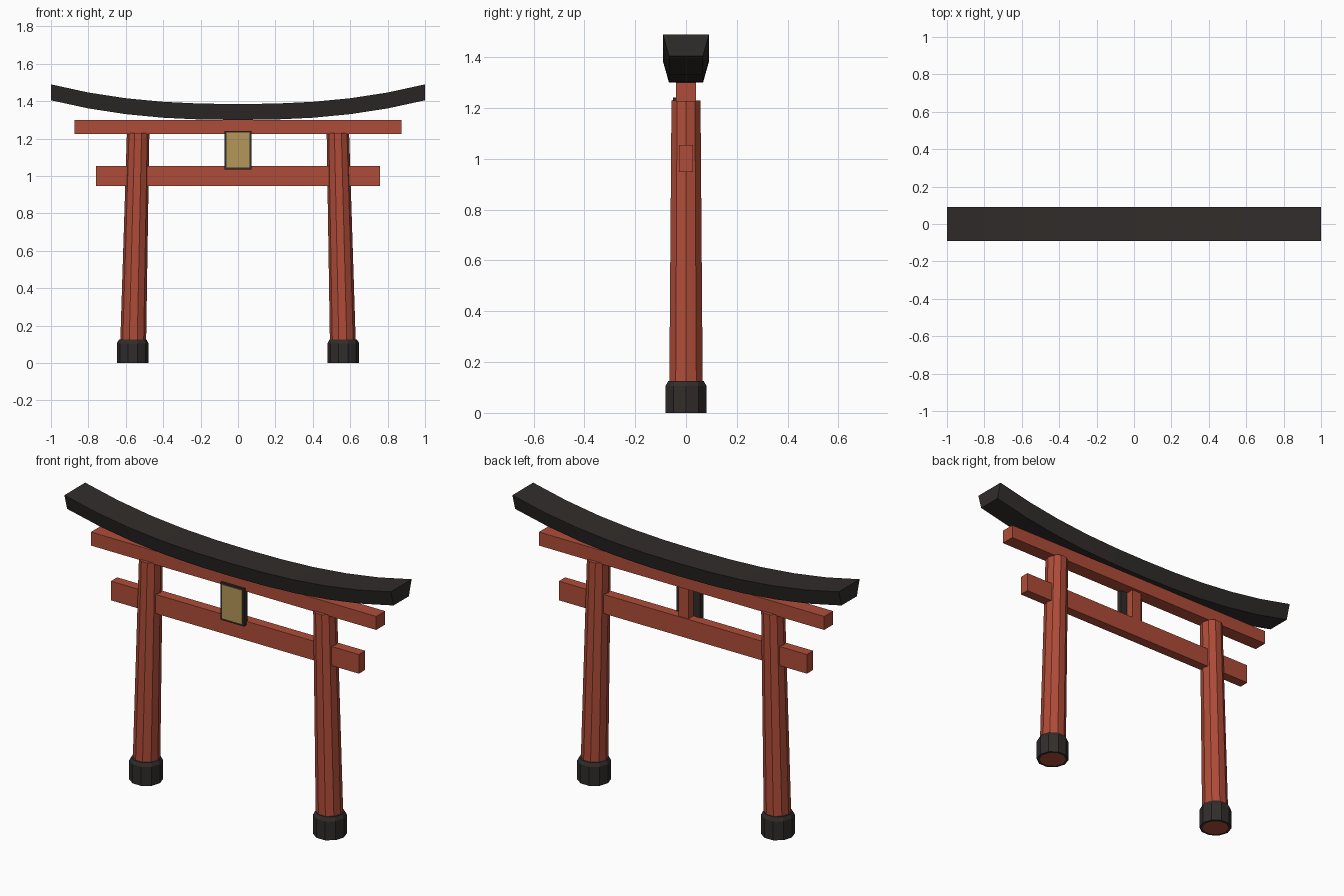
import bpy, bmesh, math

if "Cube" in bpy.data.objects:
    bpy.data.objects.remove(bpy.data.objects["Cube"])


def material(name, rgb):
    m = bpy.data.materials.new(name)
    m.diffuse_color = (*rgb, 1)
    m.use_nodes = True
    m.node_tree.nodes["Principled BSDF"].inputs["Base Color"].default_value = m.diffuse_color
    return m


RED = material("red_paint", (0.43, 0.073, 0.04))
BLACK = material("black_paint", (0.03, 0.026, 0.024))
GOLD = material("gold_panel", (0.46, 0.31, 0.10))


def finish(name, bm, mat):
    bmesh.ops.recalc_face_normals(bm, faces=bm.faces)
    me = bpy.data.meshes.new(name)
    bm.to_mesh(me)
    bm.free()
    me.materials.append(mat)
    ob = bpy.data.objects.new(name, me)
    bpy.context.collection.objects.link(ob)
    return ob


def loft(name, rings, mat, closed=False):
    """Skin equal-length rings; cap the ends, or join last to first."""
    bm = bmesh.new()
    loops = [[bm.verts.new(p) for p in r] for r in rings]
    n = len(loops[0])
    pairs = list(zip(loops, loops[1:])) + ([(loops[-1], loops[0])] if closed else [])
    for a, b in pairs:
        for i in range(n):
            j = (i + 1) % n
            bm.faces.new((a[i], a[j], b[j], b[i]))
    if not closed:
        bm.faces.new(loops[0])
        bm.faces.new(loops[-1])
    return finish(name, bm, mat)


def box(name, x, y0, y1, z0, z1, mat):
    """Box centred on x = 0 with half width x."""
    ring = lambda z: [(-x, y0, z), (x, y0, z), (x, y1, z), (-x, y1, z)]
    return loft(name, [ring(z0), ring(z1)], mat)


def circle(cx, r, z, n=10):
    return [(cx + r * math.cos(math.tau * i / n), r * math.sin(math.tau * i / n), z)
            for i in range(n)]


# Leaning tapered pillars with black foot collars
for side, s in (("left", -1), ("right", 1)):
    loft(side + "_pillar", [circle(s * 0.563, 0.07, 0), circle(s * 0.534, 0.06, 1.23)], RED)
    collar = [(0.07, 0), (0.085, 0), (0.085, 0.105), (0.074, 0.125), (0.064, 0.125)]
    loft(side + "_collar", [circle(s * 0.563, r, z) for r, z in collar], BLACK, closed=True)

# Cross beams and the short centre strut between them
box("lower_beam", 0.76, -0.0275, 0.0275, 0.948, 1.054, RED)
box("upper_beam", 0.874, -0.039, 0.039, 1.225, 1.30, RED)
box("centre_strut", 0.03, -0.0225, 0.0225, 1.05, 1.23, RED)

# Plaque: black frame with a gold panel
box("plaque_frame", 0.072, -0.051, -0.021, 1.034, 1.242, BLACK)
box("plaque_panel", 0.062, -0.053, -0.045, 1.045, 1.232, GOLD)

# Upswept top lintel with a tapered cross-section
rings = []
for i in range(11):
    x = -1 + 0.2 * i
    z = 1.30 + 0.105 * abs(x) ** 2.4
    rings.append([(x, -0.067, z), (x, 0.067, z), (x, 0.091, z + 0.085), (x, -0.091, z + 0.085)])
loft("top_lintel", rings, BLACK)
